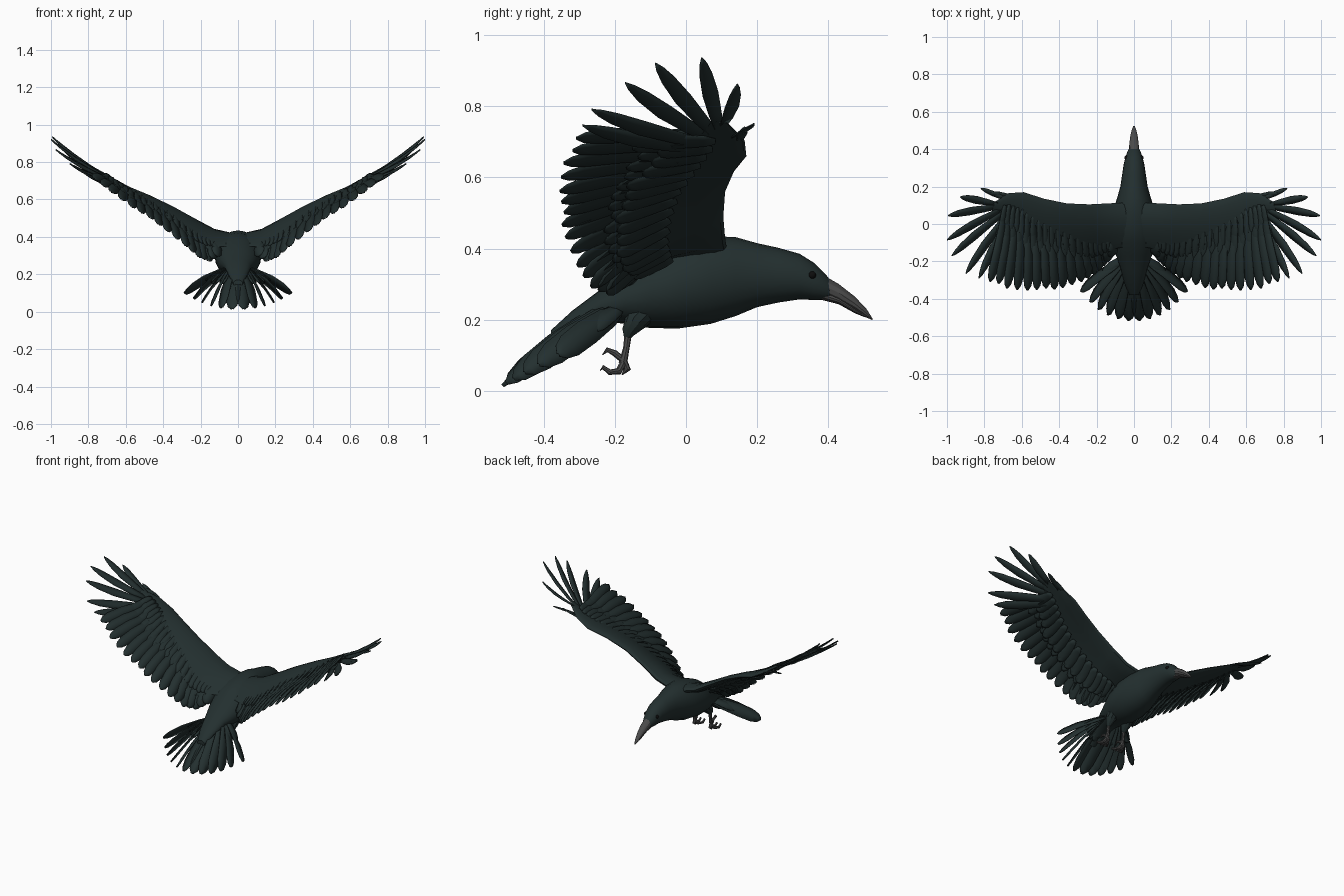
import bpy, bmesh, math, random
from mathutils import Vector as V

random.seed(4)
if "Cube" in bpy.data.objects:
    bpy.data.objects.remove(bpy.data.objects["Cube"])


def material(name, rgb):
    m = bpy.data.materials.new(name)
    m.use_nodes = True
    m.diffuse_color = (*rgb, 1)
    m.node_tree.nodes["Principled BSDF"].inputs["Base Color"].default_value = (*rgb, 1)
    return m


PLUMAGE = material("dark plumage", (0.017, 0.029, 0.029))
HORN = material("grey horn", (0.07, 0.07, 0.07))
EYE = material("black eye", (0.004, 0.004, 0.004))
parts = []


def finish(name, bm, mat, mirror=False, thick=0):
    if not thick:
        bmesh.ops.recalc_face_normals(bm, faces=bm.faces)
    me = bpy.data.meshes.new(name)
    bm.to_mesh(me)
    bm.free()
    me.materials.append(mat)
    ob = bpy.data.objects.new(name, me)
    bpy.context.collection.objects.link(ob)
    if thick:
        mod = ob.modifiers.new("thickness", "SOLIDIFY")
        mod.thickness, mod.offset = thick, 0
    if mirror:
        ob.modifiers.new("mirror", "MIRROR").use_mirror_merge = False
    parts.append(ob)


def loft(bm, rings):
    rows = [[bm.verts.new(p) for p in r] for r in rings]
    n = len(rows[0])
    for a, b in zip(rows, rows[1:]):
        for i in range(n):
            j = (i + 1) % n
            bm.faces.new((a[i], a[j], b[j], b[i]))
    bm.faces.new(rows[0])
    bm.faces.new(rows[-1])


def body_loft(name, sections, mat, n=20):
    # sections: y, top, bottom, half width
    bm = bmesh.new()
    angles = [2 * math.pi * i / n for i in range(n)]
    loft(bm, [[(w * math.cos(a), y, (t + b) / 2 + (t - b) / 2 * math.sin(a)) for a in angles]
              for y, t, b, w in sections])
    finish(name, bm, mat)


def tube(bm, path, radii, n=8):
    path = [V(p) for p in path]
    rings = []
    for i, p in enumerate(path):
        d = (path[min(i + 1, len(path) - 1)] - path[max(i - 1, 0)]).normalized()
        s = d.cross(V((1, .1, .05))).normalized()
        u = d.cross(s)
        rings.append([p + radii[i] * (s * math.cos(k * math.tau / n) + u * math.sin(k * math.tau / n))
                      for k in range(n)])
    loft(bm, rings)


def along(points, u):
    f = min(max(u, 0), 1) * (len(points) - 1)
    i = min(int(f), len(points) - 2)
    return V(points[i]).lerp(V(points[i + 1]), f - i)


ROUND = [(0, .4), (.2, .8), (.55, 1), (.82, .95), (.94, .65), (1, .15)]
POINTED = [(0, .5), (.25, .8), (.55, 1), (.8, .8), (.93, .45), (1, .06)]


def feather(bm, root, tip, width, normal, shape=ROUND, bow=.02, tilt=.15):
    root, tip = V(root), V(tip)
    d = tip - root
    side = normal.cross(d).normalized()
    up = d.cross(side).normalized()
    side = (side + up * tilt).normalized()
    rows = []
    for t, w in shape:
        c = root + d * t + up * bow * math.sin(math.pi * t)
        h = side * width * w / 2
        rows.append([bm.verts.new(p) for p in (c - h, c + up * width * .07, c + h)])
    for a, b in zip(rows, rows[1:]):
        for i in (0, 1):
            bm.faces.new((a[i], a[i + 1], b[i + 1], b[i]))


# Body and head
body_loft("body", [
    (.41, .305, .26, .02), (.395, .325, .255, .032), (.36, .36, .255, .045), (.32, .385, .257, .055),
    (.26, .402, .248, .064), (.2, .415, .235, .073), (.14, .432, .21, .09), (.07, .435, .188, .112),
    (-.02, .42, .175, .125), (-.1, .385, .176, .118), (-.17, .33, .188, .095),
    (-.24, .285, .195, .07), (-.32, .225, .17, .05), (-.38, .17, .13, .025)], PLUMAGE)

# Beak halves
body_loft("upper_beak", [(.385, .326, .268, .027), (.43, .3, .25, .025), (.475, .265, .225, .019),
                         (.508, .23, .206, .011), (.525, .203, .198, .003)], HORN, 12)
body_loft("lower_beak", [(.38, .285, .256, .023), (.43, .265, .243, .02), (.475, .235, .218, .013),
                         (.505, .213, .206, .004)], HORN, 12)

# Eyes
bm = bmesh.new()
bmesh.ops.create_uvsphere(bm, u_segments=12, v_segments=8, radius=.011)
bmesh.ops.translate(bm, vec=(.041, .355, .325), verts=bm.verts)
finish("eyes", bm, EYE, mirror=True)

# Wing arm: front and rear edge of the fleshy, covert-covered part
LEAD = [(.04, .115, .40), (.14, .11, .43), (.24, .105, .49), (.36, .11, .56),
        (.48, .135, .617), (.59, .17, .66), (.67, .165, .705), (.75, .115, .755)]
REAR = [(.04, -.12, .35), (.14, -.14, .345), (.22, -.16, .38), (.34, -.15, .455),
        (.47, -.12, .54), (.59, -.06, .62), (.68, .02, .69), (.76, .07, .755)]
TIPS = [(.12, -.17, .30), (.16, -.22, .27), (.21, -.26, .29), (.28, -.315, .35), (.38, -.345, .43),
        (.47, -.345, .5), (.57, -.35, .56), (.68, -.34, .64), (.77, -.315, .71)]
THICK = [.03, .028, .024, .02, .018, .016, .012, .006]
UP = V((-.47, -.2, .86)).normalized()

bm = bmesh.new()
rings = []
for lead, rear, th in zip(LEAD, REAR, THICK):
    ring = []
    for k in range(16):
        a = math.tau * k / 16
        t = (1 - math.cos(a)) / 2
        swell = th * math.sin(a) * (1.25 - t) + th * .6 * math.sin(math.pi * t)
        ring.append(V(lead).lerp(V(rear), t) + UP * swell)
    rings.append(ring)
loft(bm, rings)
finish("wing_arms", bm, PLUMAGE, mirror=True)

# Secondary flight feathers
bm = bmesh.new()
COUNT = 17
for i in range(COUNT):
    u = i / (COUNT - 1)
    root = along(LEAD, .1 + u * .78).lerp(along(REAR, .1 + u * .78), .7)
    tip = along(TIPS, u) + V((0, random.uniform(-.008, .01), 0))
    feather(bm, root, tip, .066, UP, bow=.015)
finish("secondary_feathers", bm, PLUMAGE, mirror=True, thick=.004)

# Primary finger feathers spreading from the hand
bm = bmesh.new()
FINGERS = [(.83, -.29, .745), (.9, -.265, .79), (.975, -.17, .865), (1.0, -.085, .92),
           (.995, .045, .935), (.93, .145, .86)]
for i, tip in enumerate(FINGERS):
    root = V((.65, .05, .68)).lerp(V((.73, .105, .745)), i / 5)
    feather(bm, root, tip, .058 - .003 * i, UP, POINTED, bow=-.012)
feather(bm, (.68, .13, .71), (.82, .192, .75), .028, UP, POINTED, bow=0)
feather(bm, (.66, .15, .70), (.77, .165, .74), .03, UP, POINTED, bow=0)
finish("primary_feathers", bm, PLUMAGE, mirror=True, thick=.004)

# Overlapping covert rows: count, start on arm, reach past the arm, width, layer height
bm = bmesh.new()
for count, start, reach, width, lift in ((17, .55, .42, .055, .012), (20, .4, .14, .045, .017),
                                         (15, .6, .3, .06, -.012)):
    for i in range(count):
        u = (i + .5) / count
        a = .12 + u * .8
        lead, rear = along(LEAD, a), along(REAR, a)
        root = lead.lerp(rear, start) + UP * lift
        tip = rear.lerp(along(TIPS, u), reach + random.uniform(-.06, .06)) + UP * lift * .6
        feather(bm, root, tip, width, UP, bow=.004)
finish("wing_coverts", bm, PLUMAGE, mirror=True, thick=.003)

# Tail fan with drooping sides
TAIL_UP = V((0, .6, .8))
bm = bmesh.new()
SIDE = [(.03, -.515, .012), (.085, -.505, .02), (.14, -.485, .032), (.19, -.455, .05),
        (.235, -.415, .072), (.285, -.36, .1)]
for i, tip in enumerate(SIDE):
    root = V((.01 + .009 * i, -.19, .265 - .008 * i))
    feather(bm, root, tip, .078, (TAIL_UP + V((.07 * i, 0, 0))).normalized(), bow=.012, tilt=-.1)
    cover_tip = root.lerp(V(tip), .5)
    feather(bm, root + TAIL_UP * .012, cover_tip + TAIL_UP * .008, .055, TAIL_UP, bow=.008)
finish("tail_feathers", bm, PLUMAGE, mirror=True, thick=.004)

# Thighs
bm = bmesh.new()
tube(bm, [(.055, -.11, .23), (.057, -.14, .2), (.058, -.162, .165), (.058, -.165, .15)],
     [.035, .034, .019, .01], 10)
finish("thighs", bm, PLUMAGE, mirror=True)

# Shanks, curled toes and claws
bm = bmesh.new()
tube(bm, [(.058, -.16, .18), (.058, -.168, .12), (.058, -.178, .075)], [.011, .009, .012])
for spread in (-.028, 0, .028):
    x = .058
    tube(bm, [(x, -.175, .08), (x + spread * .5, -.19, .054), (x + spread, -.215, .052),
              (x + spread, -.234, .066), (x + spread, -.242, .056)], [.01, .01, .008, .006, .001])
tube(bm, [(.058, -.176, .085), (.058, -.2, .105), (.058, -.222, .115), (.058, -.236, .1)],
     [.009, .009, .007, .001])
tube(bm, [(.058, -.175, .08), (.058, -.165, .06), (.058, -.18, .045)], [.011, .01, .002])
finish("feet", bm, HORN, mirror=True)

# Smooth shading with sharp creases kept
bpy.ops.object.select_all(action="DESELECT")
for ob in parts:
    ob.select_set(True)
bpy.context.view_layer.objects.active = parts[0]
bpy.ops.object.shade_smooth_by_angle()
